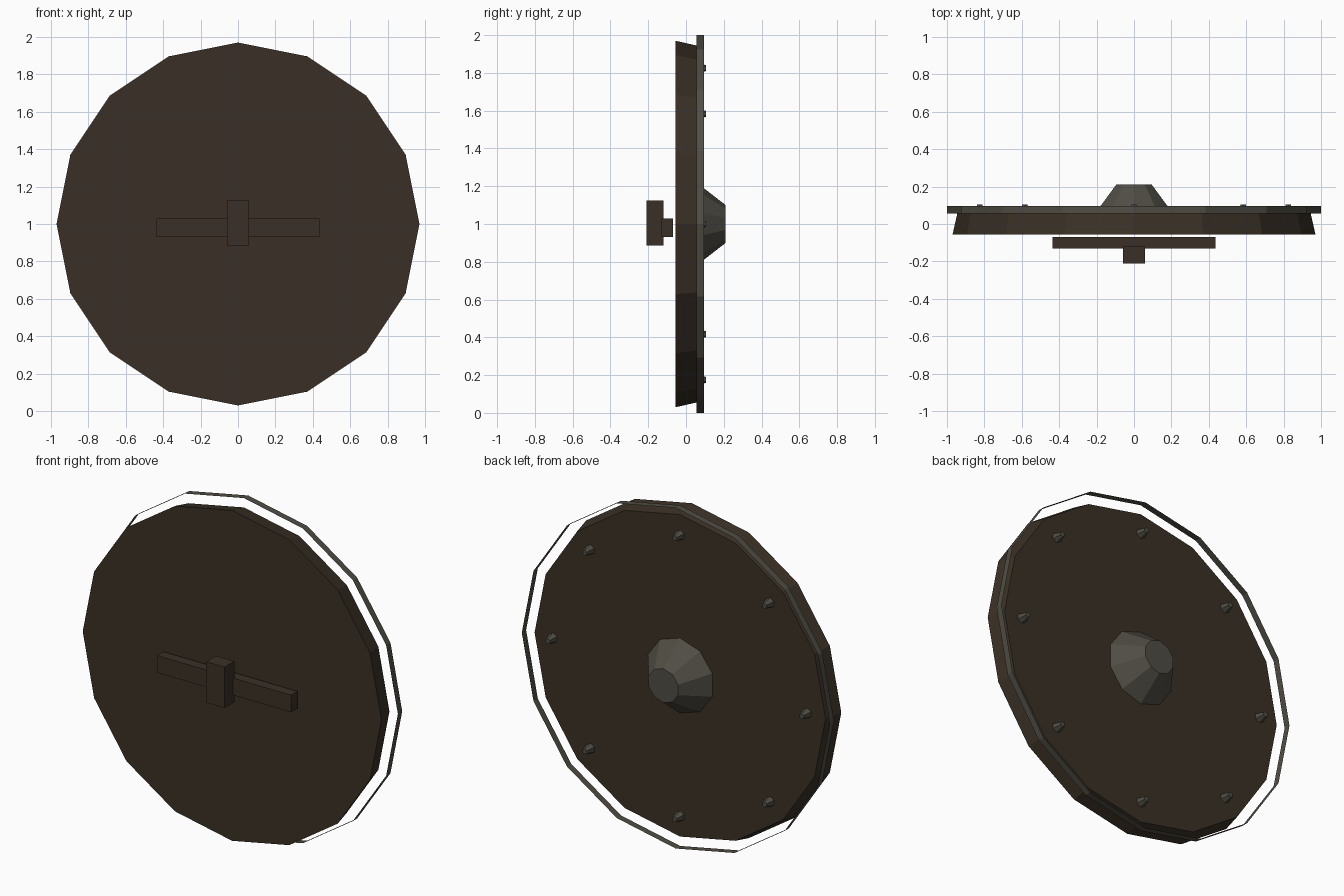
import bpy, bmesh, math
from mathutils import Matrix, Vector

cube = bpy.data.objects.get("Cube")
if cube:
    bpy.data.objects.remove(cube, do_unlink=True)

MID = 1.0  # height of the shield's centre


def material(name, rgb):
    m = bpy.data.materials.new(name)
    m.use_nodes = True
    m.diffuse_color = (*rgb, 1)
    m.node_tree.nodes["Principled BSDF"].inputs["Base Color"].default_value = (*rgb, 1)
    return m


wood = material("dark wood", (0.042, 0.030, 0.019))
iron = material("dull iron", (0.080, 0.074, 0.058))


def finish(name, bm, mat):
    mesh = bpy.data.meshes.new(name)
    bm.to_mesh(mesh)
    bm.free()
    mesh.materials.append(mat)
    ob = bpy.data.objects.new(name, mesh)
    bpy.context.collection.objects.link(ob)
    return ob


def frustum(name, mat, sides, r_front, r_back, y0, y1, x=0, z=MID, caps=True):
    """Faceted frustum lying along y, with one corner pointing straight up."""
    bm = bmesh.new()
    rings = []
    for r, y in ((r_front, y0), (r_back, y1)):
        angles = [math.tau * i / sides for i in range(sides)]
        rings.append([bm.verts.new((x + r * math.sin(a), y, z + r * math.cos(a)))
                      for a in angles])
    for i in range(sides):
        j = (i + 1) % sides
        bm.faces.new((rings[0][i], rings[0][j], rings[1][j], rings[1][i]))
    if caps:
        for ring in rings:
            bm.faces.new(ring)
        bmesh.ops.recalc_face_normals(bm, faces=bm.faces)
    else:
        bm.normal_update()
        for f in bm.faces:
            outward = f.calc_center_median() - Vector((x, (y0 + y1) / 2, z))
            if f.normal.dot(outward) < 0:
                f.normal_flip()
    return finish(name, bm, mat)


def box(name, mat, centre, size):
    bm = bmesh.new()
    bmesh.ops.create_cube(bm, size=1, matrix=Matrix.Translation(centre) @ Matrix.Diagonal((*size, 1)))
    return finish(name, bm, mat)


# Wooden board and the thin open band around its back edge
frustum("board", wood, 16, 0.97, 0.945, -0.055, 0.055)
frustum("rim_band", iron, 16, 1.0, 1.0, 0.055, 0.095, caps=False)

# Central boss
frustum("boss", iron, 10, 0.22, 0.10, 0.055, 0.21)

# Ring of studs
for i in range(8):
    a = math.tau * i / 8
    frustum(f"stud_{i + 1}", iron, 6, 0.03, 0.016, 0.055, 0.105,
            x=0.825 * math.sin(a), z=MID + 0.825 * math.cos(a))

# Arm bar and hand grip
box("arm_bar", wood, (0, -0.10, 0.98), (0.87, 0.06, 0.10))
box("hand_grip", wood, (0, -0.165, 1.005), (0.12, 0.09, 0.24))
